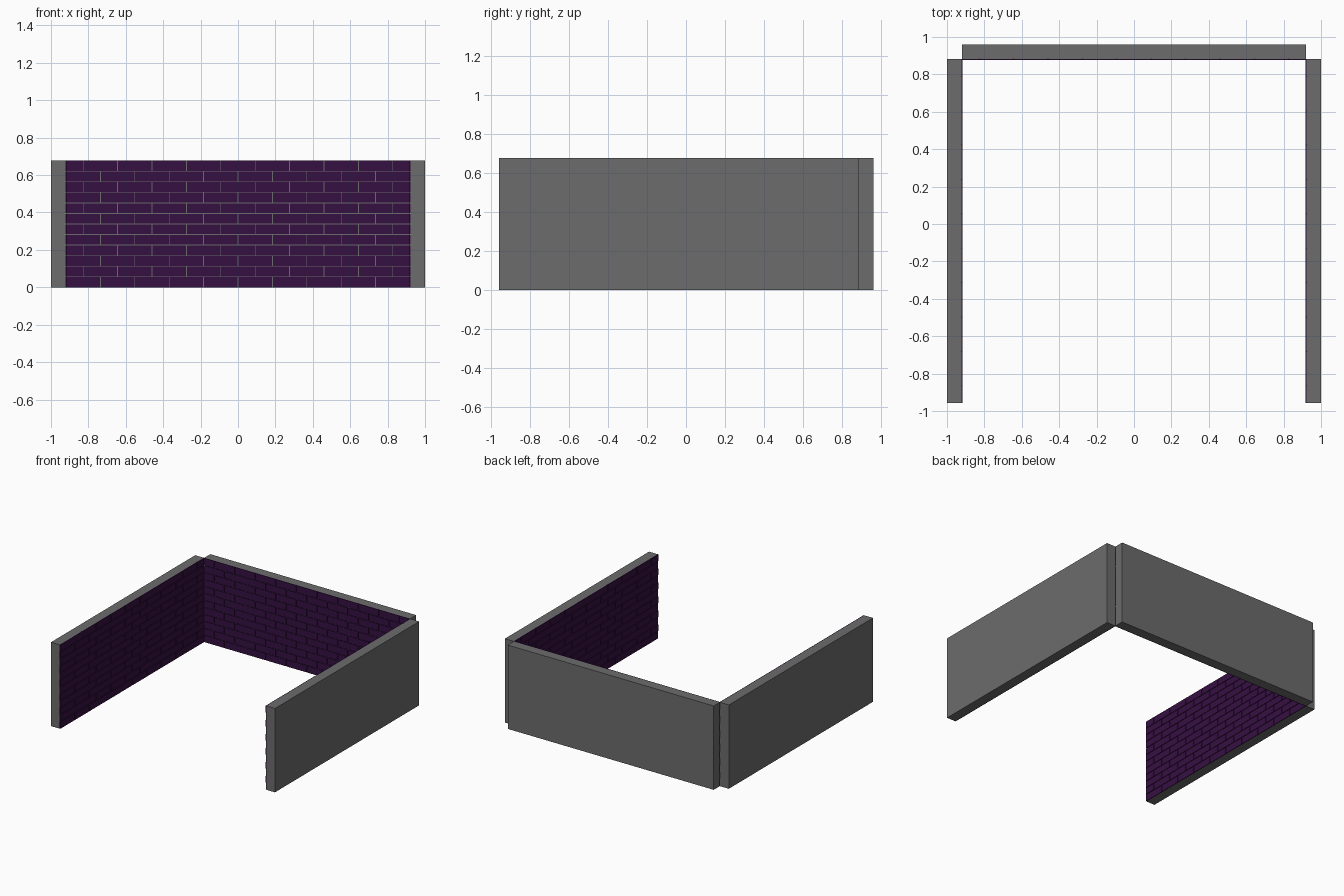
import bpy, bmesh, math
from mathutils import Matrix, Vector

if "Cube" in bpy.data.objects:
    bpy.data.objects.remove(bpy.data.objects["Cube"])

LENGTH, HEIGHT = 1.839, 0.677      # one wall panel
CORE, FACE = 0.077, 0.006          # slab and brick facing thickness
ROWS, COLS, GAP = 12, 10, 0.004


def material(name, rgb):
    m = bpy.data.materials.new(name)
    m.diffuse_color = (*rgb, 1)
    m.use_nodes = True
    m.node_tree.nodes["Principled BSDF"].inputs["Base Color"].default_value = m.diffuse_color
    return m


grey = material("grey concrete", (0.15, 0.15, 0.15))
purple = material("dark purple brick", (0.036, 0.005, 0.054))


def add_box(bm, lo, hi):
    lo, hi = Vector(lo), Vector(hi)
    size = hi - lo
    bmesh.ops.create_cube(bm, size=1, matrix=Matrix.Translation((lo + hi) / 2)
                          @ Matrix.Diagonal((*size, 1)))


def finish(bm, name, mat, loc, angle):
    mesh = bpy.data.meshes.new(name)
    bm.to_mesh(mesh)
    bm.free()
    mesh.materials.append(mat)
    ob = bpy.data.objects.new(name, mesh)
    ob.location = loc
    ob.rotation_euler.z = angle
    bpy.context.collection.objects.link(ob)


def wall(name, loc, angle):
    half = LENGTH / 2
    # Plain slab behind the bricks (outer face at local y = CORE)
    bm = bmesh.new()
    add_box(bm, (-half, 0, 0), (half, CORE, HEIGHT))
    finish(bm, name + "_slab", grey, loc, angle)
    # Running-bond brick facing, odd rows shifted by half a brick
    bm = bmesh.new()
    pitch, course = LENGTH / COLS, HEIGHT / ROWS
    for r in range(ROWS):
        shift = pitch / 2 if r % 2 else 0
        z0 = r * course + (GAP / 2 if r else 0)
        z1 = (r + 1) * course - (GAP / 2 if r < ROWS - 1 else 0)
        for c in range(-(r % 2), COLS):
            x0 = max(-half, -half + c * pitch + shift + GAP / 2)
            x1 = min(half, -half + (c + 1) * pitch + shift - GAP / 2)
            add_box(bm, (x0, -FACE, z0), (x1, 0, z1))
    finish(bm, name + "_bricks", purple, loc, angle)


# Three panels around an open-fronted yard
wall("back_wall", (0, 0.957 - CORE + 0.003, 0), 0)
wall("left_wall", (-1 + CORE, -0.957 + LENGTH / 2, 0), math.pi / 2)
wall("right_wall", (1 - CORE, -0.957 + LENGTH / 2, 0), -math.pi / 2)
